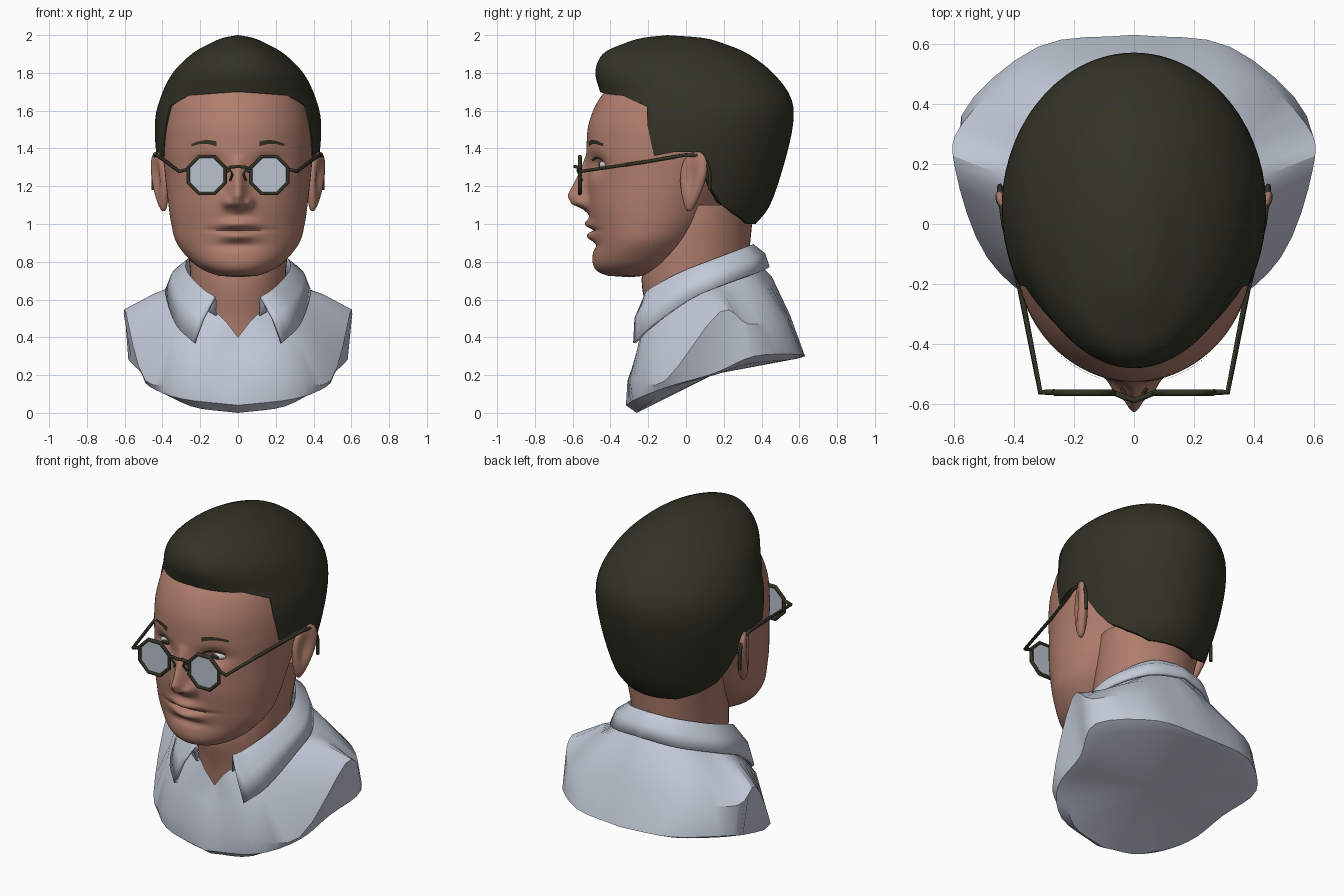
import bpy, math
from math import sin, cos, radians, exp, pi, sqrt
from mathutils import Vector, Matrix

if "Cube" in bpy.data.objects:
    bpy.data.objects.remove(bpy.data.objects["Cube"])


def material(name, rgb):
    m = bpy.data.materials.new(name)
    m.diffuse_color = (*rgb, 1)
    m.use_nodes = True
    m.node_tree.nodes["Principled BSDF"].inputs["Base Color"].default_value = m.diffuse_color
    return m


SKIN = material("skin", (0.44, 0.21, 0.155))
DARK = material("dark_hair", (0.033, 0.033, 0.02))
SHIRT = material("pale_cloth", (0.54, 0.59, 0.68))
LENS = material("lens_grey", (0.5, 0.54, 0.62))
WHITE = material("eye_white", (0.6, 0.6, 0.6))


def make(name, verts, faces, mat, angle=40):
    me = bpy.data.meshes.new(name)
    me.from_pydata([tuple(v) for v in verts], [], faces)
    ob = bpy.data.objects.new(name, me)
    bpy.context.collection.objects.link(ob)
    me.materials.append(mat)
    bpy.ops.object.select_all(action='DESELECT')
    ob.select_set(True)
    bpy.context.view_layer.objects.active = ob
    bpy.ops.object.mode_set(mode='EDIT')
    bpy.ops.mesh.select_all(action='SELECT')
    bpy.ops.mesh.normals_make_consistent(inside=False)
    bpy.ops.object.mode_set(mode='OBJECT')
    bpy.ops.object.shade_smooth_by_angle(angle=radians(angle))
    return ob


def loft(name, rows, mat, closed=True, caps=(None, None), angle=40):
    """Skin between rows of points; caps are optional centre points."""
    n = len(rows[0])
    verts = [p for r in rows for p in r]
    m = n if closed else n - 1
    faces = [(i * n + j, i * n + (j + 1) % n, (i + 1) * n + (j + 1) % n, (i + 1) * n + j)
             for i in range(len(rows) - 1) for j in range(m)]
    for cap, base in zip(caps, (0, (len(rows) - 1) * n)):
        if cap:
            verts.append(cap)
            faces += [(base + j, base + (j + 1) % n, len(verts) - 1) for j in range(n)]
    return make(name, verts, faces, mat, angle)


def spline(keys, s):
    """Catmull-Rom through keys at index s."""
    i = max(0, min(int(s), len(keys) - 2))
    t = s - i
    p1, p2 = Vector(keys[i]), Vector(keys[i + 1])
    p0 = Vector(keys[i - 1]) if i > 0 else 2 * p1 - p2
    p3 = Vector(keys[i + 2]) if i + 2 < len(keys) else 2 * p2 - p1
    return 0.5 * (2 * p1 + (p2 - p0) * t + (2 * p0 - 5 * p1 + 4 * p2 - p3) * t * t
                  + (3 * p1 - p0 - 3 * p2 + p3) * t ** 3)


def at_height(keys, z):
    """Section (z, half width, front, back) at height z."""
    lo, hi = 0.0, len(keys) - 1.0
    up = keys[-1][0] > keys[0][0]
    for _ in range(24):
        mid = (lo + hi) / 2
        if (spline(keys, mid)[0] < z) == up:
            lo = mid
        else:
            hi = mid
    return lo, spline(keys, lo)


def lerp(keys, x):
    if x <= keys[0][0]:
        return keys[0][1]
    for (a, u), (b, v) in zip(keys, keys[1:]):
        if x <= b:
            return u + (v - u) * (x - a) / (b - a)
    return keys[-1][1]


def ring_point(sec, th):
    z, w, f, b = sec
    return Vector((w * sin(th), (f + b) / 2 - (b - f) / 2 * cos(th), z))


# ---- head: lofted sections plus sculpted face relief ----
HEAD = [(.725, .10, -.41, -.22), (.75, .17, -.47, -.12), (.80, .245, -.495, -.03), (.90, .325, -.49, .06),
        (1.0, .353, -.505, .14), (1.1, .368, -.52, .2), (1.25, .385, -.525, .3), (1.4, .397, -.527, .36),
        (1.55, .385, -.51, .36), (1.7, .34, -.43, .33), (1.85, .2, -.25, .2)]
NOSE = [(1.05, 0), (1.08, .03), (1.105, .085), (1.15, .105), (1.28, .035), (1.37, 0)]


def bump(u, v, su, sv):
    return exp(-(u / su) ** 2 - (v / sv) ** 2)


def relief(x, z):
    x = abs(x)
    out = lerp(NOSE, z) * exp(-(x / lerp([(1.1, .05), (1.3, .032)], z)) ** 2)
    out += .035 * bump(x - .06, z - 1.115, .025, .03)            # nostril wings
    out -= .045 * bump(x - .165, z - 1.31, .075, .05)            # eye sockets
    out += .032 * bump(x, z - 1.0, .09, .024) + .032 * bump(x, z - .935, .085, .024)
    out -= .022 * bump(x, z - .968, .13, .009)                   # mouth line
    out -= .015 * bump(x, z - .885, .11, .022)                   # chin crease
    return out


def face_point(x, z, lift=.004):
    _, (_, w, f, b) = at_height(HEAD, z)
    y = (f + b) / 2 - (b - f) / 2 * sqrt(max(0, 1 - (x / w) ** 2))
    return Vector((x, y - relief(x, z) - lift, z))


N = 160
rows = []
for i in range(112):
    z = .726 + i * .01
    sec = at_height(HEAD, z)[1]
    row = []
    for j in range(N):
        u = 2 * j / N - 1
        th = pi * math.copysign(abs(u) ** 1.5, u)
        p = ring_point(sec, th)
        if cos(th) > 0:
            p.y -= relief(p.x, p.z)
        row.append(p)
    rows.append(row)
loft("head", rows, SKIN, caps=((0, -.3, .718), (0, -.03, 1.9)), angle=60)

NECK = [(.3, .25, -.18, .3), (.5, .245, -.2, .3), (.7, .25, -.235, .32), (.9, .27, -.2, .34), (1.1, .3, -.1, .36)]
loft("neck", [[ring_point(spline(NECK, i / 4), 2 * pi * j / 48) for j in range(48)] for i in range(17)],
     SKIN, caps=((0, .05, .3), (0, .1, 1.1)))

# ---- hair: shell from the crown down to a hairline that varies around the head ----
HAIR = [(2.0, 0, -.1, -.1), (1.985, .08, -.23, .09), (1.955, .15, -.33, .2), (1.9, .245, -.44, .33),
        (1.8, .345, -.48, .46), (1.67, .41, -.45, .555), (1.53, .44, -.46, .567), (1.32, .425, -.46, .52),
        (1.1, .37, -.4, .445), (.99, .32, -.34, .36)]
LINE = [(0, 1.70), (40, 1.68), (59, 1.62), (60, 1.52), (66, 1.36), (78, 1.38), (90, 1.38), (99, 1.25),
        (105, 1.17), (113, 1.1), (128, 1.05), (150, 1.0), (180, 1.0)]
M, R = 240, 30
cols = []
for j in range(M):
    deg = 360 * j / M - 180
    s_end = at_height(HAIR, lerp(LINE, abs(deg)))[0]
    col = [ring_point(spline(HAIR, s_end * (i + .4) / (R + .4)), radians(deg)) for i in range(R + 1)]
    end = col[-1]
    col.append(Vector((end.x * .8, .03 + (end.y - .03) * .8, end.z + .02)))   # rim tucked into the head
    cols.append(col)
loft("hair", [[c[i] for c in cols] for i in range(R + 2)], DARK, caps=((0, -.1, 2.0), None), angle=50)

# ---- ears: flattened egg shapes with a hollow, flared at the back ----
for sgn, side in ((1, "left"), (-1, "right")):
    rows = []
    for i in range(1, 16):
        a = pi * i / 16
        row = []
        for j in range(32):
            b = 2 * pi * j / 32
            nx, ny, nz = sin(a) * cos(b), sin(a) * sin(b), -cos(a)
            k = .72 + .28 * nz
            x = .036 * nx - (.03 * bump(ny + .1, nz - .15, .5, .55) if nx > 0 else 0)
            p = Matrix.Rotation(radians(-24), 3, 'Z') @ Vector((x, .098 * ny * k, .16 * nz))
            row.append(Vector((sgn * (.413 + p.x + .12 * p.z), .035 + p.y + .12 * p.z, 1.225 + p.z)))
        rows.append(row)
    loft(side + "_ear", rows, SKIN, caps=(sum(rows[0], Vector()) / 32, sum(rows[-1], Vector()) / 32), angle=60)

# ---- eyes, lash lines and brows ----
for sgn, side in ((1, "left"), (-1, "right")):
    bpy.ops.mesh.primitive_uv_sphere_add(segments=32, ring_count=24, radius=.055,
                                         location=(sgn * .165, -.408, 1.312), rotation=(pi / 2, 0, 0))
    eye = bpy.context.object
    eye.name = side + "_eye"
    eye.scale = (1, .5, 1)
    eye.data.materials.append(WHITE)
    eye.data.materials.append(DARK)
    for p in eye.data.polygons:
        p.material_index = int(p.center.z > .049)
    bpy.ops.object.shade_smooth()
    for part, x0, x1, z0, h, arch in (("brow", .115, .245, 1.412, .026, .012), ("lash", .11, .225, 1.33, .012, .016)):
        lo, hi = [], []
        for i in range(13):
            t = i / 12
            x, z = x0 + (x1 - x0) * t, z0 + arch * sin(pi * t)
            lo.append(face_point(sgn * x, z, .007))
            hi.append(face_point(sgn * x, z + h * (1 - .5 * t), .007))
        loft(side + "_" + part, [lo, hi], DARK, closed=False)


# ---- spectacles ----
def tube(name, pts, r, cyclic=False):
    cu = bpy.data.curves.new(name, 'CURVE')
    cu.dimensions = '3D'
    cu.bevel_depth, cu.bevel_resolution, cu.use_fill_caps = r, 1, True
    sp = cu.splines.new('POLY')
    sp.points.add(len(pts) - 1)
    for q, p in zip(sp.points, pts):
        q.co = (*p, 1)
    sp.use_cyclic_u = cyclic
    cu.materials.append(DARK)
    ob = bpy.data.objects.new(name, cu)
    bpy.context.collection.objects.link(ob)
    bpy.ops.object.select_all(action='DESELECT')
    ob.select_set(True)
    bpy.context.view_layer.objects.active = ob
    bpy.ops.object.convert(target='MESH')


for sgn, side in ((1, "left"), (-1, "right")):
    octagon = [Vector((sgn * .166 + .106 * cos(pi / 8 + pi * k / 4), -.562, 1.259 + .106 * sin(pi / 8 + pi * k / 4)))
               for k in range(8)]
    tube(side + "_lens_rim", octagon, .011, True)
    back = [p + Vector((0, .004, 0)) for p in octagon]
    loft(side + "_lens", [octagon, back], LENS, caps=((sgn * .166, -.562, 1.259), (sgn * .166, -.558, 1.259)))
    arm = [(.265, -.56, 1.29), (.312, -.56, 1.278), (.38, -.21, 1.33), (.432, .0, 1.366), (.44, .06, 1.362),
           (.445, .105, 1.33), (.447, .125, 1.27), (.447, .125, 1.18)]
    tube(side + "_temple_arm", [(sgn * x, y, z) for x, y, z in arm], .01)
    pad = [(.068, -.562, 1.27), (.04, -.575, 1.285), (.03, -.565, 1.26), (.042, -.55, 1.23)]
    tube(side + "_nose_pad", [(sgn * x, y, z) for x, y, z in pad], .006)
tube("bridge", [(-.068, -.562, 1.29), (-.035, -.575, 1.302), (0, -.588, 1.304), (.035, -.575, 1.302),
                (.068, -.562, 1.29)], .009)

# ---- shirt: half sections from front centre to back centre, mirrored ----
BODY = [[(0, -.225, .40), (.08, -.222, .5), (.2, -.13, .6), (.27, .06, .67), (.26, .2, .72), (.16, .32, .78), (0, .37, .81)],
        [(0, -.265, .29), (.22, -.245, .36), (.38, -.13, .44), (.44, .12, .62), (.42, .27, .62), (.26, .4, .67), (0, .455, .72)],
        [(0, -.31, .17), (.28, -.28, .18), (.49, -.11, .17), (.595, .18, .535), (.575, .33, .47), (.36, .51, .5), (0, .55, .52)],
        [(0, -.318, .04), (.3, -.26, .075), (.47, -.09, .14), (.51, .15, .21), (.575, .36, .3), (.32, .59, .31), (0, .63, .3)],
        [(0, -.26, 0), (.25, -.22, .035), (.43, -.06, .14), (.45, .15, .2), (.5, .33, .26), (.29, .54, .28), (0, .6, .29)]]


def mirrored(keys, n):
    half = [spline(keys, (len(keys) - 1) * i / n) for i in range(n + 1)]
    return half + [Vector((-p.x, p.y, p.z)) for p in half[-2:0:-1]]


loft("shirt_body", [mirrored(k, 24) for k in BODY], SHIRT, caps=(None, (0, .15, .205)), angle=35)

# ---- collar: folded band with pointed front flaps ----
TOP = [(.12, -.228, .605), (.19, -.19, .65), (.272, -.02, .74), (.265, .16, .81), (.15, .32, .87), (0, .36, .885)]
LOW = [(.23, -.272, .37), (.32, -.18, .46), (.37, .02, .6), (.36, .19, .675), (.21, .375, .74), (0, .435, .77)]


def strip(keys, n=20):
    half = [spline(keys, (len(keys) - 1) * i / n) for i in range(n + 1)]
    return half + [Vector((-p.x, p.y, p.z)) for p in half[-2::-1]]


top, low = strip(TOP), strip(LOW)
mid = [(a + b) / 2 + Vector((a.x * .06, (a.y - .07) * .05, .012)) for a, b in zip(top, low)]
inner = [Vector((p.x * .96, p.y * .96, p.z - .09)) for p in top]
collar = loft("collar", [inner, top, mid, low], SHIRT, closed=False, angle=50)
thick = collar.modifiers.new("thickness", 'SOLIDIFY')
thick.thickness, thick.offset = .018, 0
